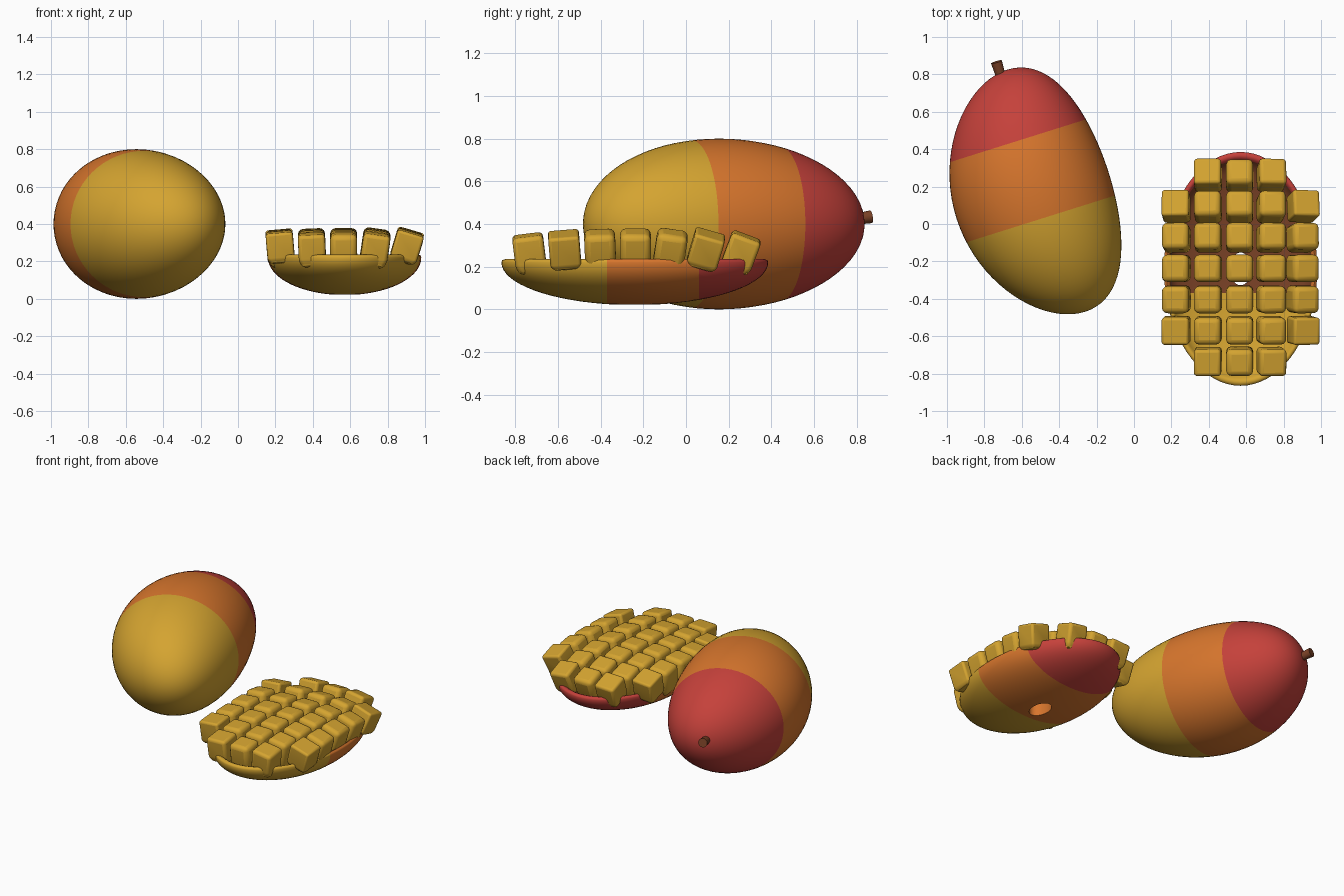
import bpy, bmesh, math
from mathutils import Vector, Matrix

cube = bpy.data.objects.get("Cube")
if cube:
    bpy.data.objects.remove(cube)


def material(name, rgb):
    m = bpy.data.materials.new(name)
    m.use_nodes = True
    m.diffuse_color = (*rgb, 1)
    bsdf = next(n for n in m.node_tree.nodes if n.type == 'BSDF_PRINCIPLED')
    bsdf.inputs["Base Color"].default_value = (*rgb, 1)
    return m


YELLOW, ORANGE, RED, BROWN = range(4)
MATS = [material("golden_yellow", (0.66, 0.37, 0.03)),
        material("ripe_orange", (0.68, 0.18, 0.026)),
        material("blush_red", (0.56, 0.053, 0.043)),
        material("woody_brown", (0.2, 0.055, 0.02))]


def finish(bm, name, angle=40):
    bmesh.ops.recalc_face_normals(bm, faces=bm.faces)
    mesh = bpy.data.meshes.new(name)
    bm.to_mesh(mesh)
    bm.free()
    obj = bpy.data.objects.new(name, mesh)
    bpy.context.collection.objects.link(obj)
    for m in MATS:
        mesh.materials.append(m)
    bpy.ops.object.select_all(action='DESELECT')
    obj.select_set(True)
    bpy.context.view_layer.objects.active = obj
    bpy.ops.object.shade_smooth_by_angle(angle=math.radians(angle))
    return obj


def cut(bm, point, normal):
    geom = bm.verts[:] + bm.edges[:] + bm.faces[:]
    bmesh.ops.bisect_plane(bm, geom=geom, plane_co=point, plane_no=normal, dist=1e-5)


def band(value, low, high):
    return YELLOW if value < low else ORANGE if value < high else RED


# Whole fruit: slightly bowed ellipsoid lying on its side
CENTRE = Vector((-0.53, 0.18, 0.4))
AXIS = Vector((-0.3, 0.954, 0)).normalized()
SIDE = Vector((AXIS.y, -AXIS.x, 0))
LOW, HIGH = -0.155, 0.28

bm = bmesh.new()
bmesh.ops.create_uvsphere(bm, u_segments=64, v_segments=40, radius=1)
for v in bm.verts:
    along = -0.02 + 0.68 * v.co.z
    across = 0.425 * v.co.x - 0.02 + 0.07 * (along / 0.65) ** 2
    v.co = CENTRE + AXIS * along + SIDE * across + Vector((0, 0, 0.4 * v.co.y))
for d in (LOW, HIGH):
    cut(bm, CENTRE + AXIS * d, AXIS)
for f in bm.faces:
    f.material_index = band((f.calc_center_median() - CENTRE).dot(AXIS), LOW, HIGH)
finish(bm, "whole_fruit")

# Short stem at the blushed end
direction = (AXIS + Vector((0, 0, 0.15))).normalized()
turn = direction.to_track_quat('Z', 'Y').to_matrix().to_4x4()
bm = bmesh.new()
bmesh.ops.create_cone(bm, cap_ends=True, segments=20, radius1=0.024, radius2=0.03, depth=0.12,
                      matrix=Matrix.Translation((-0.718, 0.81, 0.425)) @ turn)
for f in bm.faces:
    f.material_index = BROWN
finish(bm, "stem")

# Cut half: oval lathe of skin and hollow, with a small opening underneath
MID = Vector((0.57, -0.24, 0))
HALF_X, HALF_Y = 0.41, 0.625
HOLE, INNER = 0.14, 0.93
STEPS, SEGS = 16, 72


def floor_z(r):
    return 0.215 - 0.1 * math.sqrt(max(0, 1 - (r / INNER) ** 2))


start = math.asin(HOLE)
outer = []
for i in range(STEPS + 1):
    a = start + (math.pi / 2 - start) * i / STEPS
    outer.append((math.sin(a), 0.22 - 0.2 * math.cos(a)))
rim = [(0.995, 0.23), (0.97, 0.236), (0.945, 0.23)]
inner = []
for i in range(STEPS + 1):
    r = INNER + (HOLE - INNER) * i / STEPS
    inner.append((r, floor_z(r)))
profile = outer + rim + inner
skin_count = len(outer) + len(rim)

bm = bmesh.new()
rings = []
for r, z in profile:
    angles = [2 * math.pi * s / SEGS for s in range(SEGS)]
    rings.append([bm.verts.new(MID + Vector((HALF_X * r * math.cos(a), HALF_Y * r * math.sin(a), z)))
                  for a in angles])
for k, ring in enumerate(rings):
    nxt = rings[(k + 1) % len(rings)]
    for s in range(SEGS):
        t = (s + 1) % SEGS
        f = bm.faces.new((ring[s], ring[t], nxt[t], nxt[s]))
        f.material_index = BROWN if skin_count <= k < len(rings) - 1 else ORANGE
for y in (-0.37, 0.06):
    cut(bm, (0, y, 0), (0, 1, 0))
for f in bm.faces:
    y = f.calc_center_median().y
    if f.material_index == BROWN:
        f.material_index = YELLOW if y < -0.37 else BROWN
    else:
        f.material_index = band(y, -0.37, 0.06)
finish(bm, "cut_half_skin", 60)


# Flesh cubes: rounded blocks on tapered necks that fan outwards
def lean(d):
    return min(0.38, 0.9 * d) if d > 0 else 0.25 * d


def flesh_cube(name, x, y):
    dx, dy = x - MID.x, y - MID.y
    top = Vector((x, y, 0.302 - 0.1 * dy * dy - 0.05 * dx * dx))
    up = Vector((lean(dx), lean(dy), 1)).normalized()
    r = min(1, math.hypot(dx / HALF_X, dy / HALF_Y))
    neck = max(0.02, top.z - 0.07 - floor_z(r) + 0.015)
    if r < 0.15:
        neck = 0.05
    bm = bmesh.new()
    bmesh.ops.create_cube(bm, size=0.145)
    base = min(bm.faces, key=lambda f: f.calc_center_median().z)
    block = bmesh.ops.extrude_discrete_faces(bm, faces=[base])["faces"][0]
    for v in block.verts:
        v.co = Vector((v.co.x * 0.72, v.co.y * 0.72, v.co.z - neck))
    # Bridge the block to the shrunken base of the neck
    bmesh.ops.remove_doubles(bm, verts=bm.verts, dist=1e-5)
    rot = Vector((0, 0, 1)).rotation_difference(up).to_matrix().to_4x4()
    bmesh.ops.transform(bm, matrix=Matrix.Translation(top) @ rot, verts=bm.verts)
    obj = finish(bm, name, 60)
    mod = obj.modifiers.new("rounding", 'BEVEL')
    mod.width = 0.028
    mod.segments = 3
    mod.limit_method = 'ANGLE'
    mod.angle_limit = math.radians(25)


for row in range(7):
    columns = range(1, 4) if row in (0, 6) else range(5)
    for col in columns:
        flesh_cube(f"flesh_cube_{row}_{col}", 0.225 + 0.17 * col, -0.735 + 0.166 * row)
